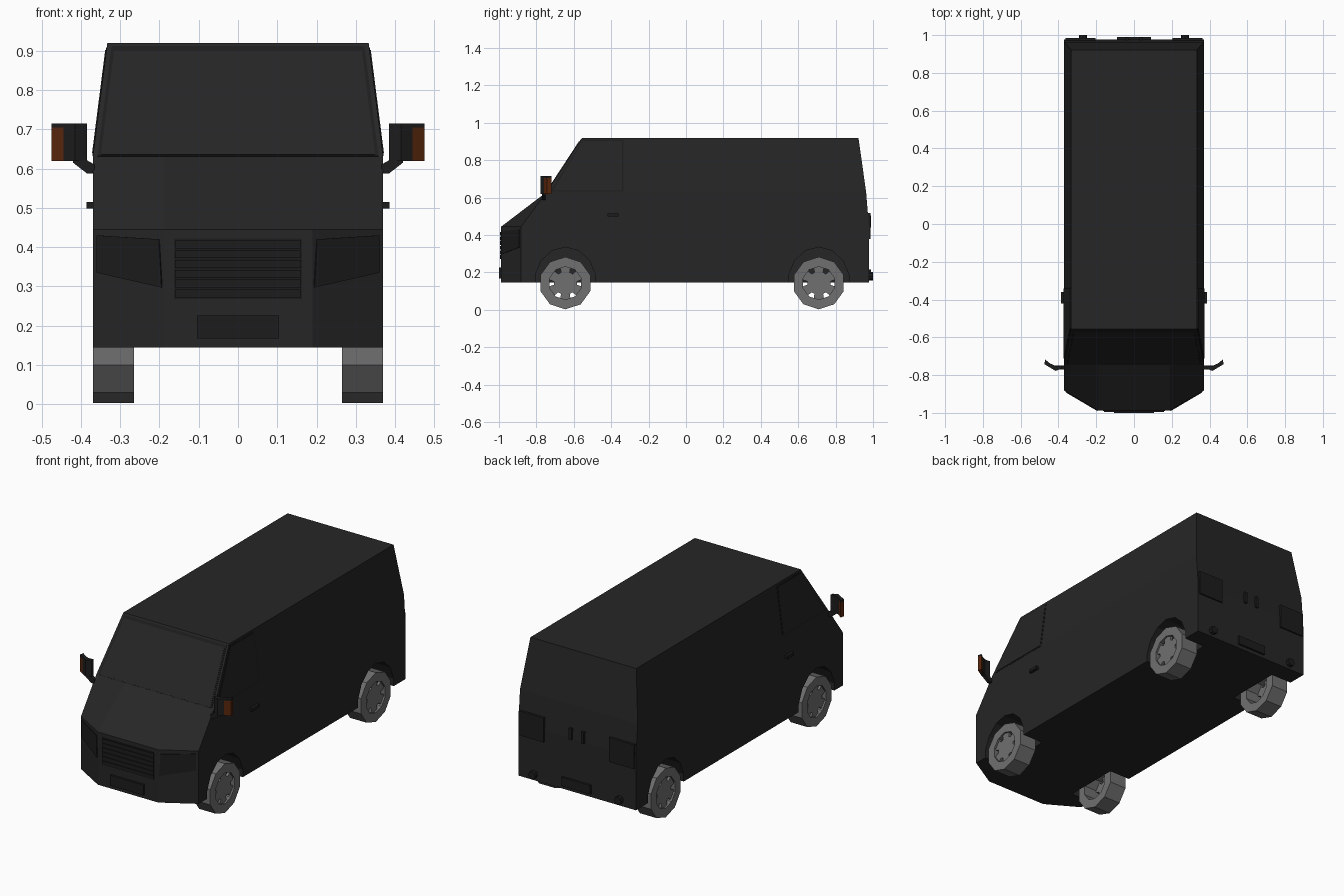
import bpy, bmesh, math
from mathutils import Vector

if "Cube" in bpy.data.objects:
    bpy.data.objects.remove(bpy.data.objects["Cube"])


def material(name, rgb):
    m = bpy.data.materials.new(name)
    m.diffuse_color = (*rgb, 1)
    m.use_nodes = True
    m.node_tree.nodes["Principled BSDF"].inputs["Base Color"].default_value = m.diffuse_color
    return m


PAINT = material("black_paint", (0.019, 0.019, 0.019))
GLASS = material("dark_glass", (0.018, 0.018, 0.018))
TRIM = material("dark_trim", (0.012, 0.012, 0.012))
WHEEL = material("wheel_grey", (0.16, 0.16, 0.16))
ORANGE = material("indicator_orange", (0.10, 0.020, 0.004))


def finish(name, bm, mat):
    bmesh.ops.recalc_face_normals(bm, faces=bm.faces)
    me = bpy.data.meshes.new(name)
    bm.to_mesh(me)
    bm.free()
    me.materials.append(mat)
    ob = bpy.data.objects.new(name, me)
    bpy.context.collection.objects.link(ob)
    return ob


def loft(name, rings, mat):
    """Closed solid through rings with equal point counts."""
    bm = bmesh.new()
    vs = [[bm.verts.new(p) for p in r] for r in rings]
    n = len(rings[0])
    for a, b in zip(vs, vs[1:]):
        for i in range(n):
            j = (i + 1) % n
            bm.faces.new((a[i], a[j], b[j], b[i]))
    bm.faces.new(vs[0])
    bm.faces.new(vs[-1])
    return finish(name, bm, mat)


def prism(name, pts, vec, mat):
    return loft(name, [[Vector(p) for p in pts], [Vector(p) + Vector(vec) for p in pts]], mat)


def plate(name, pts, hint, mat, out=0.004, sink=0.003):
    """Thin plate lying on a body face, facing the hint direction."""
    p = [Vector(q) for q in pts]
    n = (p[1] - p[0]).cross(p[2] - p[0]).normalized()
    if n.dot(Vector(hint)) < 0:
        n = -n
    return prism(name, [q - n * sink for q in p], n * (out + sink), mat)


def box(name, lo, hi, mat):
    x0, y0, z0 = lo
    x1, y1, z1 = hi
    return prism(name, [(x0, y0, z0), (x1, y0, z0), (x1, y1, z0), (x0, y1, z0)], (0, 0, z1 - z0), mat)


def disc(y, z, x, ry, rz, n):
    return [(x, y + ry * math.sin(2 * math.pi * i / n), z - rz * math.cos(2 * math.pi * i / n)) for i in range(n)]


# Body: outlines stacked by height
def outline(z, xn, yn, xc, yc, xr, yr):
    return [(xn, yn, z), (xc, yc, z), (xr, yr, z), (-xr, yr, z), (-xc, yc, z), (-xn, yn, z)]


body = loft("body", [
    outline(0.145, 0.19, -0.988, 0.37, -0.882, 0.37, 0.978),
    outline(0.445, 0.19, -0.988, 0.37, -0.882, 0.37, 0.978),
    outline(0.63, 0.19, -0.745, 0.37, -0.745, 0.37, 0.963),
    outline(0.92, 0.19, -0.555, 0.333, -0.555, 0.333, 0.922)], PAINT)

AXLES = (("front", -0.645), ("rear", 0.71))
SIDES = (("right", 1), ("left", -1))

# Wheel arches cut into the body
for end, y in AXLES:
    for side, s in SIDES:
        cutter = loft("arch_cutter", [disc(y, 0.145, s * x, 0.165, 0.19, 14) for x in (0.24, 0.5)], TRIM)
        mod = body.modifiers.new("arch", 'BOOLEAN')
        mod.operation, mod.object, mod.solver = 'DIFFERENCE', cutter, 'EXACT'
        bpy.context.view_layer.objects.active = body
        bpy.ops.object.modifier_apply(modifier=mod.name)
        bpy.data.objects.remove(cutter)


# Wheels: ten-sided hollow tyre and a notched rim disc
def wheel(name, y, s):
    bm = bmesh.new()
    prof = [(0.265, 0.14), (0.37, 0.14), (0.37, 0.088), (0.265, 0.088)]
    rings = [[bm.verts.new(p) for p in disc(y, 0.143, s * x, r, r, 10)] for x, r in prof]
    for a, b in zip(rings, rings[1:] + rings[:1]):
        for i in range(10):
            j = (i + 1) % 10
            bm.faces.new((a[i], a[j], b[j], b[i]))
    finish(name + "_tyre", bm, WHEEL)
    pts = []
    for k in range(6):
        for da, r in ((-12, 0.09), (-8, 0.062), (8, 0.062), (12, 0.09), (30, 0.09)):
            t = math.radians(60 * k + da)
            pts.append((s * 0.345, y + r * math.cos(t), 0.143 + r * math.sin(t)))
    prism(name + "_rim", pts, (s * 0.015, 0, 0), WHEEL)


for end, y in AXLES:
    for side, s in SIDES:
        wheel(f"{end}_{side}_wheel", y, s)


# Windscreen with dark surround
def screen_pts(z0, z1, inset):
    row = lambda z: (0.37 - 0.037 * (z - 0.63) / 0.29 - inset, -0.745 + 0.19 * (z - 0.63) / 0.29, z)
    a, b = row(z0), row(z1)
    return [(-a[0], *a[1:]), a, b, (-b[0], *b[1:])]


plate("windscreen_surround", screen_pts(0.631, 0.912, 0.012), (0, -1, 1), TRIM, 0.002)
plate("windscreen", screen_pts(0.634, 0.898, 0.02), (0, -1, 1), GLASS, 0.004)

for side, s in SIDES:
    # Side window
    def side_pts(yz):
        return [(s * (0.37 - 0.037 * (z - 0.63) / 0.29), y, z) for y, z in yz]
    plate(side + "_window_surround", side_pts([(-0.335, 0.632), (-0.335, 0.91), (-0.55, 0.91), (-0.725, 0.632)]),
          (s, 0, 0), TRIM, 0.001)
    plate(side + "_window", side_pts([(-0.342, 0.638), (-0.342, 0.902), (-0.55, 0.902), (-0.712, 0.638)]),
          (s, 0, 0), GLASS, 0.003)
    # Door handle
    box(side + "_door_handle", (s * 0.365, -0.42, 0.498), (s * 0.386, -0.36, 0.515), TRIM)
    # Headlamp on the angled corner
    plate(side + "_headlamp", [(s * x, -0.988 + (x - 0.19) / 0.18 * 0.106, z) for x, z in
          ((0.20, 0.42), (0.358, 0.43), (0.358, 0.335), (0.193, 0.297))], (s, -2, 0), TRIM, 0.004)
    # Mirror arm, housing and indicator
    prism(side + "_mirror_arm", [(s * 0.365, -0.77, 0.61), (s * 0.365, -0.77, 0.588), (s * 0.385, -0.77, 0.588),
          (s * 0.42, -0.77, 0.615), (s * 0.42, -0.77, 0.63), (s * 0.40, -0.77, 0.63)], (0, 0.02, 0), TRIM)
    prism(side + "_mirror_housing", [(s * 0.385, -0.766, 0.62), (s * 0.415, -0.778, 0.62), (s * 0.445, -0.76, 0.62),
          (s * 0.445, -0.738, 0.62), (s * 0.415, -0.752, 0.62), (s * 0.385, -0.75, 0.62)], (0, 0, 0.095), TRIM)
    prism(side + "_mirror_indicator", [(s * 0.445, -0.76, 0.62), (s * 0.475, -0.742, 0.62), (s * 0.47, -0.718, 0.62),
          (s * 0.445, -0.738, 0.62)], (0, 0, 0.085), ORANGE)
    prism(side + "_mirror_tip", [(s * 0.445, -0.76, 0.705), (s * 0.475, -0.742, 0.705), (s * 0.47, -0.718, 0.705),
          (s * 0.445, -0.738, 0.705)], (0, 0, 0.01), TRIM)
    # Tail lamp, rear door handle and bumper stud
    box(side + "_tail_lamp", (s * 0.205, 0.96, 0.38), (s * 0.362, 0.986, 0.518), TRIM)
    box(side + "_rear_handle", (s * 0.03, 0.96, 0.44), (s * 0.048, 0.988, 0.505), TRIM)
    stud = [(s * 0.27 + 0.022 * math.cos(math.pi * i / 4), 0.97, 0.18 + 0.022 * math.sin(math.pi * i / 4))
            for i in range(8)]
    prism(side + "_bumper_stud", stud, (0, 0.03, 0), TRIM)

# Grille: dark panel with slats
box("grille_panel", (-0.163, -0.98, 0.268), (0.163, -0.990, 0.422), TRIM)
for i in range(6):
    z = 0.272 + i * 0.025
    box(f"grille_slat_{i + 1}", (-0.16, -0.98, z), (0.16, -0.994, z + 0.02), TRIM)

# Number plate panels, left blank
box("front_plate", (-0.105, -0.98, 0.167), (0.105, -1.0, 0.226), TRIM)
box("rear_plate", (-0.09, 0.97, 0.165), (0.09, 0.99, 0.215), TRIM)
